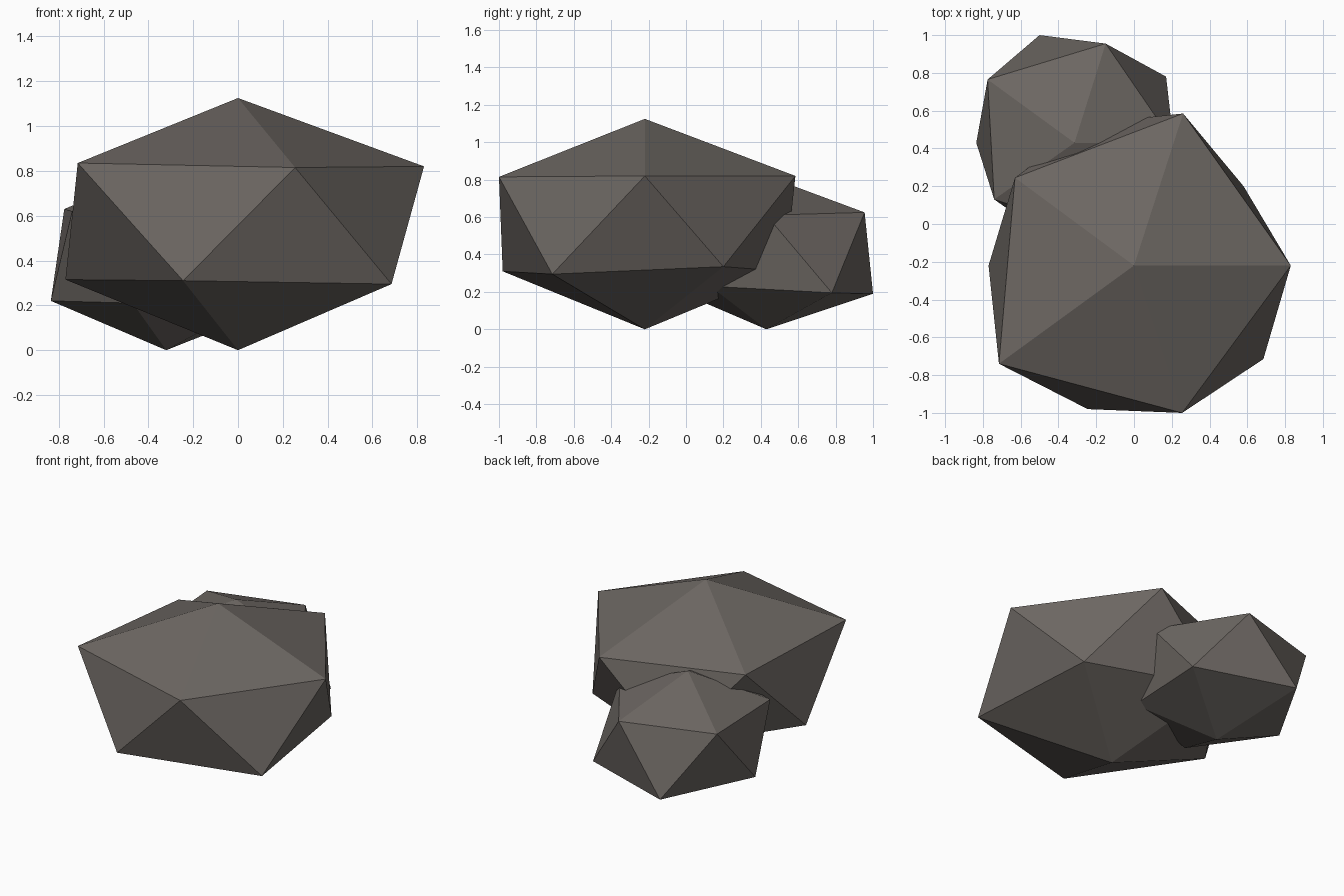
import bpy
import bmesh

if "Cube" in bpy.data.objects:
    bpy.data.objects.remove(bpy.data.objects["Cube"])

stone = bpy.data.materials.new("dark brown grey stone")
stone.diffuse_color = (0.150, 0.134, 0.122, 1)
stone.use_nodes = True
stone.node_tree.nodes["Principled BSDF"].inputs["Base Color"].default_value = stone.diffuse_color


def boulder(name, top, upper, lower, bottom):
    """Irregular icosahedron: two staggered five-point rings capped by two tips."""
    bm = bmesh.new()
    t, b = bm.verts.new(top), bm.verts.new(bottom)
    u = [bm.verts.new(p) for p in upper]
    l = [bm.verts.new(p) for p in lower]
    for i in range(5):
        j = (i + 1) % 5
        bm.faces.new((t, u[i], u[j]))
        bm.faces.new((u[i], l[i], u[j]))
        bm.faces.new((l[i], l[j], u[j]))
        bm.faces.new((l[j], l[i], b))
    mesh = bpy.data.meshes.new(name)
    bm.to_mesh(mesh)
    bm.free()
    mesh.materials.append(stone)
    obj = bpy.data.objects.new(name, mesh)
    bpy.context.collection.objects.link(obj)
    return obj


# Large front boulder
boulder("large_rock", (0, -0.22, 1.125),
        [(0.83, -0.22, 0.82), (0.26, 0.585, 0.82), (-0.63, 0.245, 0.805),
         (-0.715, -0.74, 0.835), (0.255, -1.0, 0.815)],
        [(0.58, 0.20, 0.335), (-0.25, 0.53, 0.31), (-0.77, -0.22, 0.315),
         (-0.245, -0.98, 0.31), (0.685, -0.715, 0.295)],
        (0, -0.22, 0))

# Small boulder leaning into its back left side
boulder("small_rock", (-0.315, 0.43, 0.82),
        [(0.21, 0.43, 0.61), (-0.15, 0.955, 0.625), (-0.775, 0.765, 0.63),
         (-0.74, 0.13, 0.62), (-0.15, -0.06, 0.62)],
        [(0.17, 0.78, 0.195), (-0.50, 1.0, 0.19), (-0.835, 0.43, 0.22),
         (-0.47, -0.06, 0.21), (0.10, 0.13, 0.23)],
        (-0.32, 0.43, 0))
